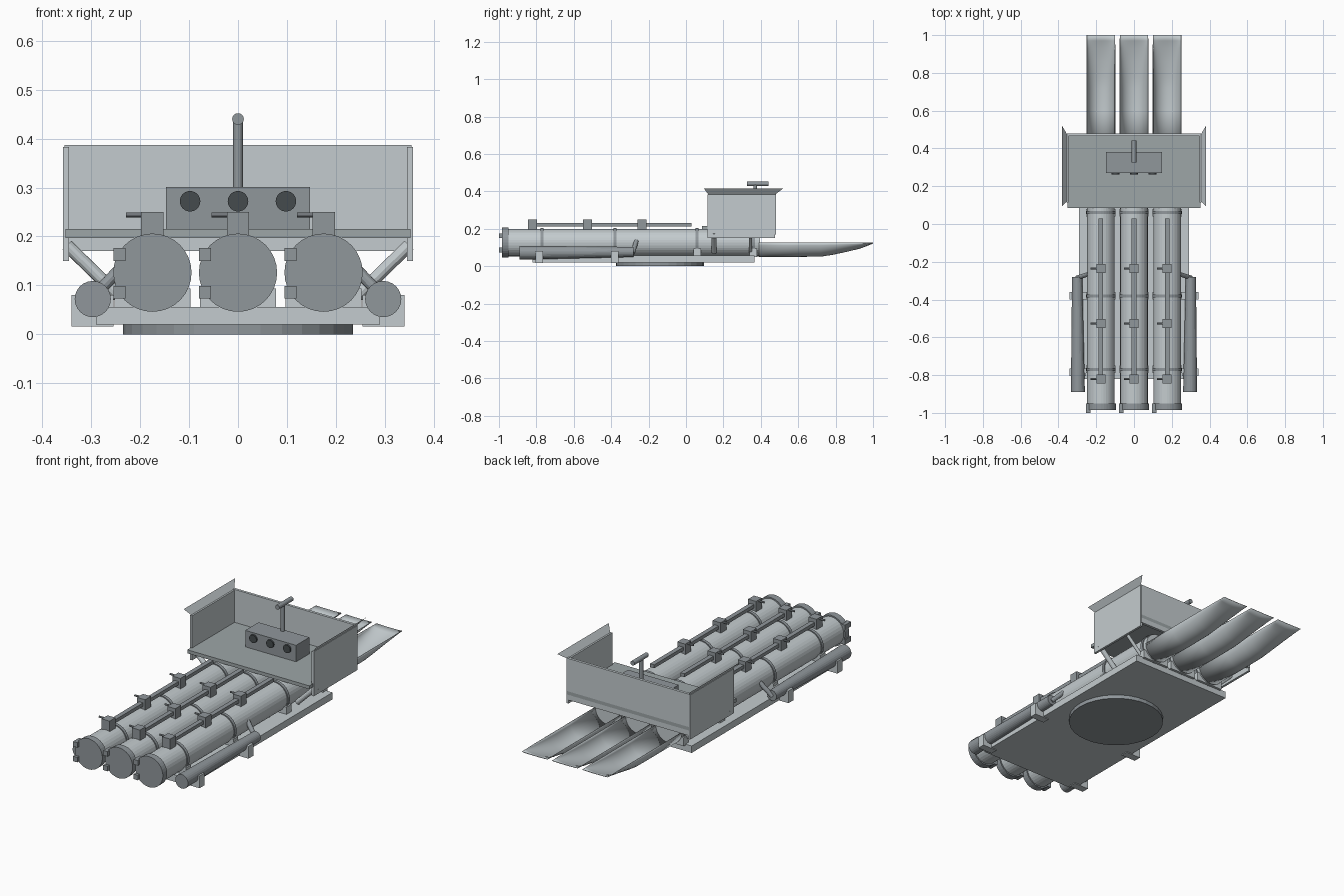
import bpy, bmesh, math
from mathutils import Vector

if "Cube" in bpy.data.objects:
    bpy.data.objects.remove(bpy.data.objects["Cube"])


def material(name, r, g, b):
    m = bpy.data.materials.new(name)
    m.diffuse_color = (r, g, b, 1)
    m.use_nodes = True
    m.node_tree.nodes["Principled BSDF"].inputs["Base Color"].default_value = m.diffuse_color
    return m


LIGHT = material("light_grey", 0.55, 0.60, 0.62)
MID = material("mid_grey", 0.34, 0.38, 0.39)
DARK = material("dark_grey", 0.28, 0.31, 0.33)
BLACK = material("near_black", 0.06, 0.07, 0.075)


def finish(name, bm, mat, smooth=False):
    bmesh.ops.recalc_face_normals(bm, faces=bm.faces)
    me = bpy.data.meshes.new(name)
    bm.to_mesh(me)
    bm.free()
    me.materials.append(mat)
    ob = bpy.data.objects.new(name, me)
    bpy.context.collection.objects.link(ob)
    if smooth:
        bpy.ops.object.select_all(action='DESELECT')
        bpy.context.view_layer.objects.active = ob
        ob.select_set(True)
        bpy.ops.object.shade_smooth_by_angle(angle=math.radians(35))
    return ob


def box(name, mat, x0, x1, y0, y1, z0, z1):
    bm = bmesh.new()
    bmesh.ops.create_cube(bm, size=1)
    for v in bm.verts:
        v.co = ((x0 + x1) / 2 + v.co.x * (x1 - x0),
                (y0 + y1) / 2 + v.co.y * (y1 - y0),
                (z0 + z1) / 2 + v.co.z * (z1 - z0))
    return finish(name, bm, mat)


def rod(name, mat, a, b, r, r2=None, seg=16):
    a, b = Vector(a), Vector(b)
    bm = bmesh.new()
    bmesh.ops.create_cone(bm, cap_ends=True, segments=seg, radius1=r,
                          radius2=r if r2 is None else r2, depth=(b - a).length)
    q = Vector((0, 0, 1)).rotation_difference(b - a)
    for v in bm.verts:
        v.co = q @ v.co + (a + b) / 2
    return finish(name, bm, mat)


TZ, TR = 0.126, 0.073


def spoon(name, x):
    # half-round trough whose floor sweeps up to the tip
    bm = bmesh.new()
    rows = []
    for y, d in ((0.39, TR), (0.6, TR), (0.72, 0.072), (0.78, 0.063), (0.86, 0.046),
                 (0.93, 0.029), (0.97, 0.014), (1.0, 0.002)):
        rows.append([bm.verts.new((x - TR * math.cos(math.pi * i / 16), y,
                                   TZ - d * math.sin(math.pi * i / 16))) for i in range(17)])
    for p, q in zip(rows, rows[1:]):
        for i in range(16):
            bm.faces.new((p[i], p[i + 1], q[i + 1], q[i]))
    ob = finish(name, bm, LIGHT, True)
    m = ob.modifiers.new("thickness", 'SOLIDIFY')
    m.thickness = 0.003
    m.offset = -1


# turntable and base plate
rod("turntable", DARK, (0, -0.14, 0), (0, -0.14, 0.021), 0.235, seg=32)
box("base_plate", LIGHT, -0.29, 0.29, -0.82, 0.367, 0.02, 0.056)

# three launch tubes with fittings
for x in (-0.175, 0, 0.175):
    rod("tube", LIGHT, (x, -0.96, TZ), (x, 0.395, TZ), TR, seg=32)
    rod("rear_door", DARK, (x, -0.985, TZ), (x, -0.95, TZ), 0.08, seg=32)
    spoon("spoon", x)
    for y in (-0.77, -0.38, 0.06, 0.36):
        rod("tube_band", DARK, (x, y - 0.008, TZ), (x, y + 0.008, TZ), 0.078, seg=32)
        box("cradle", LIGHT, x - 0.078, x + 0.078, y - 0.02, y + 0.02, 0.05, 0.094)
    for z in (0.086, 0.163):
        box("door_hinge", DARK, x - 0.08, x - 0.055, -1.0, -0.95, z - 0.013, z + 0.013)
    box("top_rail", DARK, x - 0.012, x + 0.012, -0.84, 0.03, 0.213, 0.231)
    for y in (-0.82, -0.527, -0.235):
        box("rail_box", DARK, x - 0.023, x + 0.023, y - 0.024, y + 0.024, 0.195, 0.25)
        rod("rail_handle", DARK, (x - 0.054, y, 0.244), (x, y, 0.244), 0.005, seg=8)

# mirrored side parts: air flasks, brackets, cabin struts and walls
for s in (-1, 1):
    rod("air_flask", DARK, (s * 0.297, -0.89, 0.072), (s * 0.301, -0.28, 0.076), 0.037, 0.027, seg=24)
    rod("flask_pipe", DARK, (s * 0.302, -0.285, 0.07), (s * 0.24, -0.265, 0.135), 0.012, seg=12)
    for y in (-0.785, -0.38):
        a, b = sorted((s * 0.255, s * 0.341))
        box("flask_bracket", LIGHT, a, b, y - 0.02, y + 0.02, 0.016, 0.08)
    for y, r in ((0.15, 0.013), (0.345, 0.009)):
        rod("cabin_strut", LIGHT, (s * 0.24, y, 0.075), (s * 0.35, y, 0.182), r, seg=12)
    a, b = sorted((s * 0.346, s * 0.358))
    box("cabin_side_wall", LIGHT, a, b, 0.115, 0.477, 0.15, 0.383)
    # thin flared screen along the wall top
    bm = bmesh.new()
    bm.faces.new([bm.verts.new(c) for c in (
        (s * 0.355, 0.12, 0.383), (s * 0.355, 0.476, 0.383),
        (s * 0.381, 0.52, 0.416), (s * 0.381, 0.095, 0.416))])
    finish("flared_screen", bm, LIGHT)

# open cabin
box("cabin_floor", MID, -0.353, 0.353, 0.085, 0.48, 0.197, 0.215)
box("cabin_far_wall", LIGHT, -0.355, 0.355, 0.466, 0.48, 0.17, 0.387)

# console, dials and sight
box("console", DARK, -0.147, 0.147, 0.27, 0.38, 0.213, 0.301)
for x in (-0.098, 0, 0.098):
    rod("dial", BLACK, (x, 0.262, 0.272), (x, 0.275, 0.272), 0.021, seg=24)
rod("sight_post", DARK, (0, 0.37, 0.3), (0, 0.37, 0.44), 0.01)
rod("sight_tube", DARK, (0, 0.325, 0.44), (0, 0.442, 0.44), 0.012)
